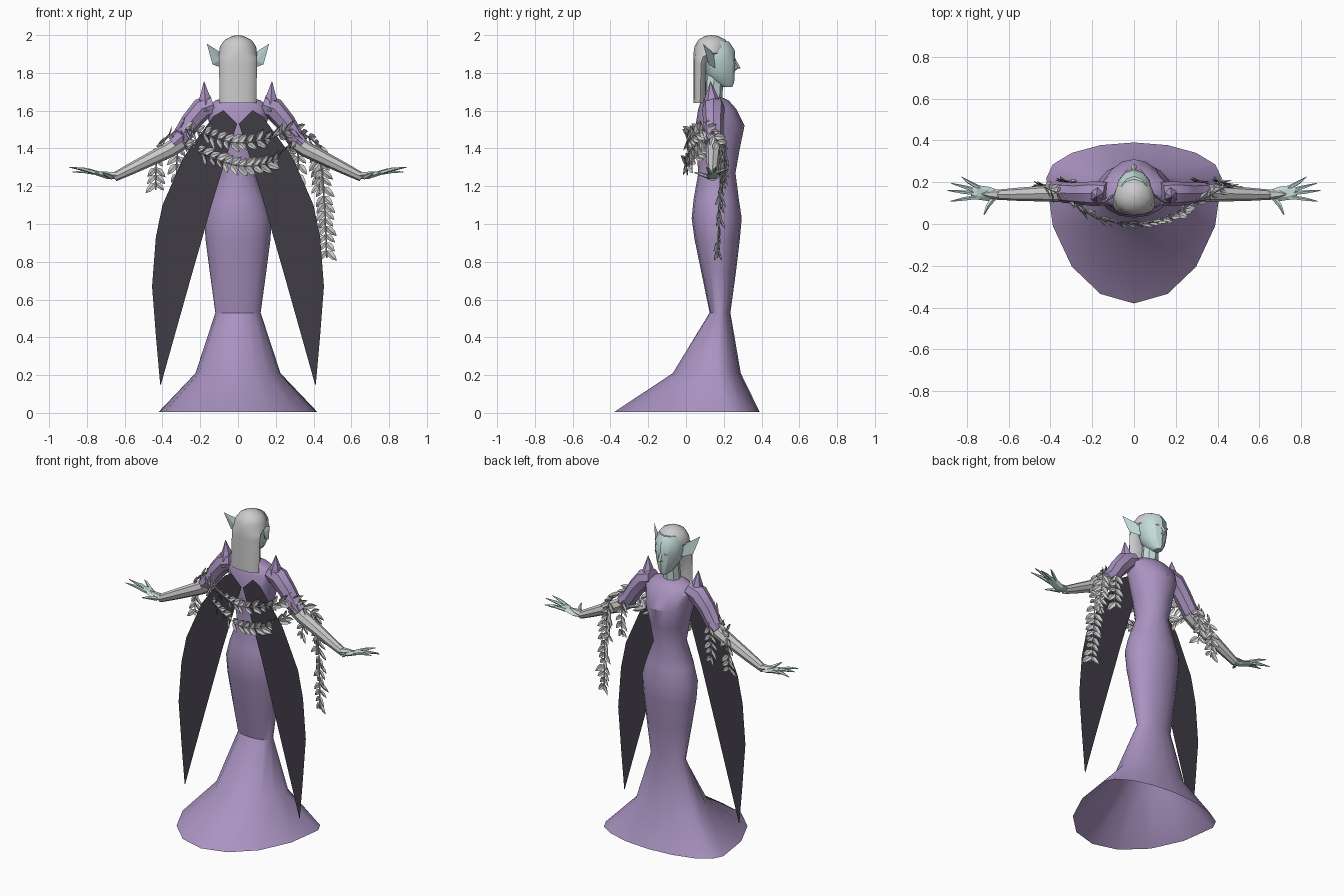
import bpy, bmesh, math, random
from mathutils import Vector

random.seed(4)

def material(name, col):
    m = bpy.data.materials.new(name)
    m.diffuse_color = (*col, 1)
    return m

PURPLE = material("purple_cloth", (0.40, 0.29, 0.53))
SKIN = material("pale_skin", (0.55, 0.72, 0.70))
DARK = material("dark_cloth", (0.05, 0.045, 0.06))
RED = material("eye_red", (0.6, 0.25, 0.25))

def finish(name, bm, mat=None, smooth=None):
    bmesh.ops.recalc_face_normals(bm, faces=bm.faces)
    me = bpy.data.meshes.new(name)
    bm.to_mesh(me)
    bm.free()
    ob = bpy.data.objects.new(name, me)
    bpy.context.collection.objects.link(ob)
    if mat:
        me.materials.append(mat)
    if smooth:
        bpy.ops.object.select_all(action='DESELECT')
        ob.select_set(True)
        bpy.context.view_layer.objects.active = ob
        bpy.ops.object.shade_smooth_by_angle(angle=math.radians(smooth))
    return ob

def skin_rings(bm, rings, cap0=True, cap1=True):
    loops = [[bm.verts.new(p) for p in r] for r in rings]
    n = len(loops[0])
    for a, b in zip(loops, loops[1:]):
        for i in range(n):
            j = (i + 1) % n
            bm.faces.new((a[i], a[j], b[j], b[i]))
    if cap0:
        bm.faces.new(loops[0])
    if cap1:
        bm.faces.new(loops[-1])

def loft(name, rows, n, mat=None, smooth=35, cap0=True, cap1=True):
    """rows: z, half width, y of the widest line, back y, front y"""
    bm = bmesh.new()
    rings = []
    for z, w, c, back, front in rows:
        ring = []
        for i in range(n):
            a = 2 * math.pi * i / n
            s = math.sin(a)
            ring.append((w * math.cos(a), c + s * ((front - c) if s > 0 else (c - back)), z))
        rings.append(ring)
    skin_rings(bm, rings, cap0, cap1)
    return finish(name, bm, mat, smooth)

def add_tube(bm, pts, radii, n=6, flat=1.0):
    """tube along pts; flat scales the thickness across the y direction's normal"""
    pts = [Vector(p) for p in pts]
    rings = []
    for k, p in enumerate(pts):
        t = (pts[min(k + 1, len(pts) - 1)] - pts[max(k - 1, 0)]).normalized()
        ref = Vector((0, 1, 0)) if abs(t.y) < 0.9 else Vector((1, 0, 0))
        v = t.cross(ref).normalized()
        u = v.cross(t)
        rings.append([p + radii[k] * (u * math.cos(2 * math.pi * i / n)
                      + v * flat * math.sin(2 * math.pi * i / n)) for i in range(n)])
    skin_rings(bm, rings)

# gown: trumpet skirt with train, open at the hem
loft("gown", [
    (0.005, 0.42, 0.22, -0.38, 0.39), (0.21, 0.225, 0.17, -0.07, 0.29),
    (0.53, 0.12, 0.18, 0.125, 0.235), (0.75, 0.15, 0.17, 0.08, 0.265),
    (0.92, 0.172, 0.165, 0.045, 0.285), (1.03, 0.178, 0.165, 0.03, 0.295),
    (1.13, 0.15, 0.16, 0.04, 0.28), (1.27, 0.098, 0.16, 0.065, 0.262),
    (1.40, 0.12, 0.16, 0.055, 0.285), (1.52, 0.15, 0.15, 0.05, 0.31),
    (1.61, 0.17, 0.145, 0.065, 0.265), (1.655, 0.12, 0.14, 0.08, 0.225),
    (1.67, 0.06, 0.14, 0.09, 0.19)], 16, PURPLE, cap0=False)

# neck, face, hair
loft("neck", [(1.63, 0.055, 0.14, 0.09, 0.19), (1.80, 0.045, 0.15, 0.1, 0.2)], 8, SKIN)
loft("face", [
    (1.725, 0.022, 0.22, 0.19, 0.245), (1.75, 0.045, 0.19, 0.14, 0.255),
    (1.80, 0.072, 0.17, 0.10, 0.258), (1.86, 0.086, 0.16, 0.09, 0.262),
    (1.92, 0.088, 0.15, 0.08, 0.258), (1.965, 0.07, 0.14, 0.08, 0.228)], 12, SKIN, 30)
loft("hair", [
    (1.64, 0.098, 0.075, 0.04, 0.105), (1.85, 0.1, 0.08, 0.04, 0.11),
    (1.885, 0.1, 0.09, 0.04, 0.15), (1.905, 0.1, 0.13, 0.04, 0.205),
    (1.94, 0.096, 0.13, 0.045, 0.225), (1.975, 0.07, 0.13, 0.065, 0.21),
    (1.995, 0.03, 0.135, 0.1, 0.17), (2.0, 0.005, 0.135, 0.13, 0.14)], 12, None, 40)
bm = bmesh.new()
add_tube(bm, [(0, 0.25, 1.88), (0, 0.277, 1.825), (0, 0.25, 1.815)], [0.007, 0.013, 0.01], 4)
finish("nose", bm, SKIN)

# cape: (z, outer x, inner x) per row
CAPE = [(1.60, 0.08, 0.075, 1.60), (1.57, 0.13, 0.005, 1.53), (1.35, 0.29, 0.06, 1.36),
        (1.10, 0.40, 0.14, 1.10), (0.93, 0.435, 0.188, 0.93), (0.67, 0.455, 0.262, 0.67),
        (0.40, 0.434, 0.338, 0.40), (0.15, 0.412, 0.408, 0.15)]
# fingers: base y, tip x, tip y, tip z
FINGERS = [(0.172, 0.825, 0.225, 1.29), (0.158, 0.875, 0.195, 1.275),
           (0.145, 0.892, 0.16, 1.30), (0.13, 0.88, 0.108, 1.30)]

for side, s in (("left", -1), ("right", 1)):
    m = lambda x, y, z: (s * x, y, z)
    bm = bmesh.new()
    rows = [(bm.verts.new(m(xo, 0.043, z)), bm.verts.new(m(xi, 0.043, zi))) for z, xo, xi, zi in CAPE]
    for a, b in zip(rows, rows[1:]):
        bm.faces.new((a[0], a[1], b[1], b[0]))
    finish(side + "_cape_panel", bm, DARK)

    # sleeve with a pointed shoulder
    bm = bmesh.new()
    add_tube(bm, [m(.13, .145, 1.63), m(.19, .145, 1.61), m(.25, .145, 1.54), m(.30, .148, 1.46), m(.34, .15, 1.425)],
             [0.055, 0.06, 0.053, 0.05, 0.048], 8)
    finish(side + "_sleeve", bm, PURPLE, 35)
    bm = bmesh.new()
    add_tube(bm, [m(.17, .14, 1.60), m(.175, .135, 1.67), m(.18, .13, 1.755)], [0.055, 0.036, 0.001], 6, 0.9)
    finish(side + "_shoulder_point", bm, PURPLE)

    # gloved forearm with a point over the hand
    bm = bmesh.new()
    add_tube(bm, [m(.29, .148, 1.44), m(.36, .147, 1.395), m(.45, .145, 1.35), m(.56, .142, 1.295), m(.655, .14, 1.248)],
             [0.042, 0.042, 0.037, 0.031, 0.024], 8)
    add_tube(bm, [m(.64, .14, 1.257), m(.69, .142, 1.263), m(.73, .143, 1.277)], [0.026, 0.02, 0.002], 6, 0.8)
    finish(side + "_forearm_glove", bm, None, 35)

    # hand
    bm = bmesh.new()
    add_tube(bm, [m(.65, .14, 1.245), m(.69, .143, 1.25), m(.755, .152, 1.272), m(.775, .155, 1.276)],
             [0.02, 0.034, 0.034, 0.024], 6, 0.4)
    for by, tx, ty, tz in FINGERS:
        mid = Vector(m(.75, by, 1.27)).lerp(Vector(m(tx, ty, tz)), 0.5) + Vector((0, 0, 0.005))
        add_tube(bm, [m(.74, by, 1.268), mid, m(tx, ty, tz)], [0.011, 0.009, 0.002], 5)
    add_tube(bm, [m(.67, .125, 1.247), m(.70, .085, 1.262), m(.717, .045, 1.272)], [0.013, 0.01, 0.003], 5)
    finish(side + "_hand", bm, SKIN)

    # pointed ear
    bm = bmesh.new()
    b = [bm.verts.new(m(*p)) for p in ((.08, .15, 1.90), (.08, .155, 1.825), (.135, .12, 1.845),
                                        (.165, .09, 1.955), (.10, .125, 1.865))]
    for f in ((0, 1, 4), (1, 2, 4), (2, 3, 4), (3, 0, 4), (0, 3, 2, 1)):
        bm.faces.new([b[i] for i in f])
    finish(side + "_ear", bm, SKIN)

    # eye
    bm = bmesh.new()
    bm.faces.new([bm.verts.new(m(*p)) for p in ((.02, .262, 1.866), (.035, .259, 1.86), (.052, .25, 1.868), (.035, .259, 1.876))])
    finish(side + "_eye", bm, RED)

# leaf garlands
def leaf(bm, base, d, up, size):
    w = d.cross(up).normalized()
    n = w.cross(d).normalized()
    root, tip = bm.verts.new(base), bm.verts.new(base + d * size)
    mid = bm.verts.new(base + d * size * 0.5 - n * size * 0.10)
    for k in (-1, 1):
        a = bm.verts.new(base + d * size * 0.33 + w * k * size * 0.23)
        b = bm.verts.new(base + d * size * 0.7 + w * k * size * 0.17)
        bm.faces.new((root, a, b, mid))
        bm.faces.new((mid, b, tip))

def garland(name, ctrl, step=0.042, size=0.075):
    P = [Vector(c) for c in ctrl]
    P = [2 * P[0] - P[1]] + P + [2 * P[-1] - P[-2]]
    pts = []
    for i in range(1, len(P) - 2):
        a, b, c, d = P[i - 1:i + 3]
        k = max(2, round((c - b).length / step))
        for j in range(k):
            t = j / k
            pts.append(0.5 * (2 * b + (c - a) * t + (2 * a - 5 * b + 4 * c - d) * t * t
                              + (3 * b - a - 3 * c + d) * t ** 3))
    pts.append(P[-2])
    bm = bmesh.new()
    add_tube(bm, pts, [0.004] * len(pts), 4)
    for i, p in enumerate(pts[:-1]):
        t = (pts[i + 1] - p).normalized()
        out = (p - Vector((0, 0.16, p.z))).normalized()
        if abs(t.z) > 0.8:
            out = Vector((0.3, 1, 0)).normalized()
        w = t.cross(out).normalized()
        for k in (-1, 1):
            d = (t * 0.7 + w * k * 0.65 + out * random.uniform(-0.2, 0.35)).normalized()
            leaf(bm, p, d, out, size * random.uniform(0.8, 1.1))
    finish(name, bm)

garland("upper_garland", [(-.43, .18, 1.41), (-.31, .12, 1.50), (-.18, .035, 1.48), (0, .005, 1.43),
                          (.18, .035, 1.46), (.30, .11, 1.50), (.44, .18, 1.41)])
garland("lower_garland", [(-.30, .20, 1.47), (-.28, .09, 1.42), (-.15, .025, 1.36), (0, 0, 1.31),
                          (.15, .02, 1.32), (.27, .08, 1.39), (.35, .17, 1.46)])
HANGING = [[(-.42, .18, 1.40), (-.435, .185, 1.30), (-.435, .18, 1.18)],
           [(-.31, .20, 1.45), (-.325, .205, 1.32), (-.32, .20, 1.22)],
           [(.31, .20, 1.45), (.32, .205, 1.32), (.31, .20, 1.22)],
           [(.41, .20, 1.42), (.425, .20, 1.30), (.43, .19, 1.16)],
           [(.43, .18, 1.41), (.455, .18, 1.15), (.47, .165, .82)]]
for i, h in enumerate(HANGING):
    garland("hanging_garland_%d" % (i + 1), h)
